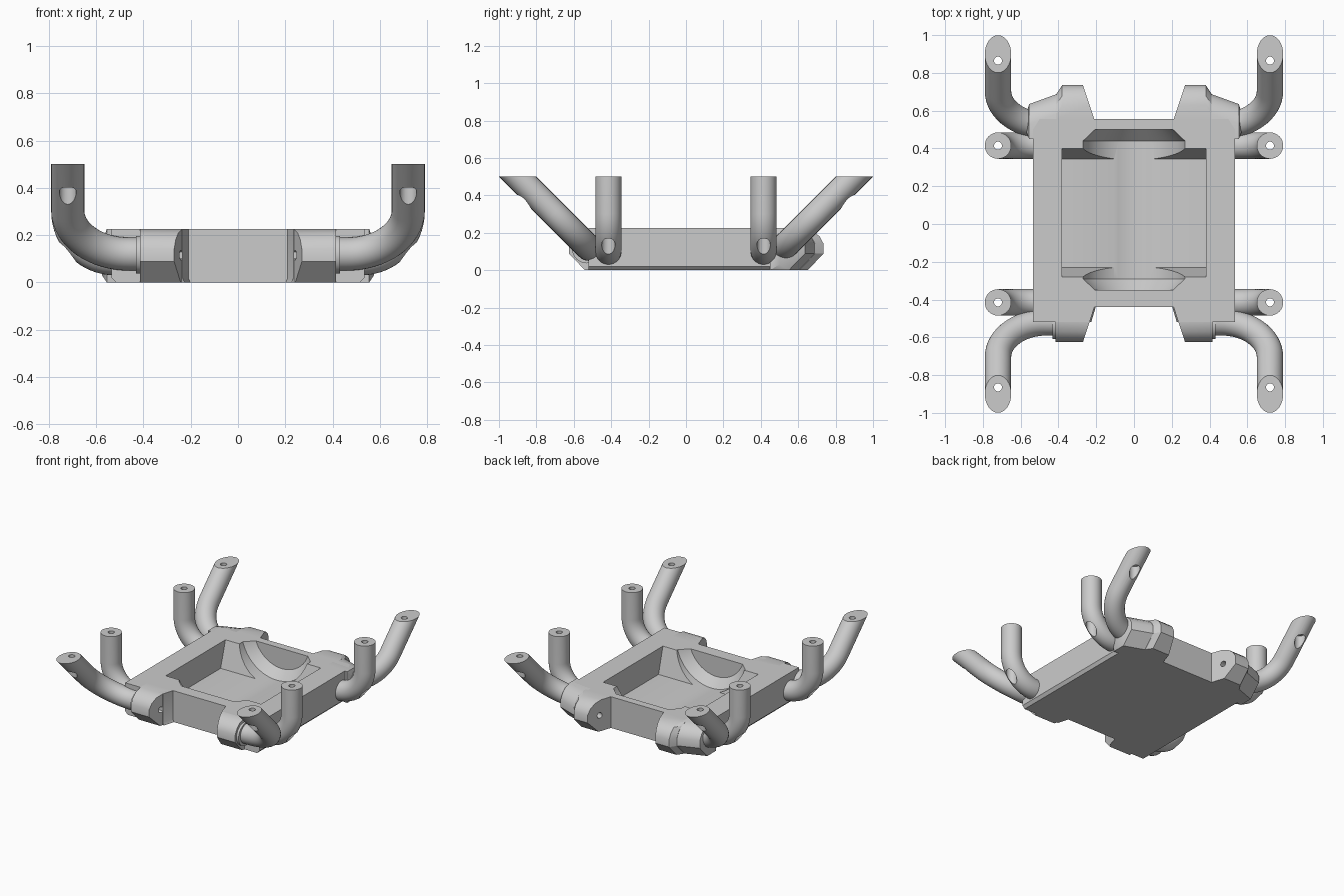
import bpy, bmesh, math
from mathutils import Vector

cube = bpy.data.objects.get("Cube")
if cube:
    bpy.data.objects.remove(cube)

grey = bpy.data.materials.new("plain grey")
grey.use_nodes = True
COLOUR = (0.6, 0.6, 0.6, 1)
grey.diffuse_color = COLOUR
grey.node_tree.nodes["Principled BSDF"].inputs["Base Color"].default_value = COLOUR

TOP = 0.225          # top of the tray
ARM_TOP = 0.5        # top of the arms
ARM_X = 0.72
TUBE = 0.07


def finish(name, bm):
    bmesh.ops.recalc_face_normals(bm, faces=bm.faces)
    mesh = bpy.data.meshes.new(name)
    bm.to_mesh(mesh)
    bm.free()
    mesh.materials.append(grey)
    obj = bpy.data.objects.new(name, mesh)
    bpy.context.collection.objects.link(obj)
    return obj


def loft(name, rings):
    """Closed solid through rings with equal point counts."""
    bm = bmesh.new()
    loops = [[bm.verts.new(p) for p in ring] for ring in rings]
    n = len(loops[0])
    for a, b in zip(loops, loops[1:]):
        for i in range(n):
            j = (i + 1) % n
            bm.faces.new((a[i], a[j], b[j], b[i]))
    bm.faces.new(loops[0])
    bm.faces.new(loops[-1])
    return finish(name, bm)


def hull(name, points):
    bm = bmesh.new()
    for p in points:
        bm.verts.new(p)
    res = bmesh.ops.convex_hull(bm, input=bm.verts)
    junk = [v for v in res["geom_interior"] if isinstance(v, bmesh.types.BMVert)]
    bmesh.ops.delete(bm, geom=junk, context="VERTS")
    bmesh.ops.dissolve_limit(bm, angle_limit=0.01, verts=bm.verts, edges=bm.edges)
    return finish(name, bm)


def circle(centre, u, v, r, n=32):
    steps = [math.tau * i / n for i in range(n)]
    return [Vector(centre) + r * (math.cos(a) * Vector(u) + math.sin(a) * Vector(v)) for a in steps]


def rod(start, end, r):
    start, end = Vector(start), Vector(end)
    axis = (end - start).normalized()
    u = axis.orthogonal().normalized()
    v = axis.cross(u)
    return loft("cutter", [circle(start, u, v, r), circle(end, u, v, r)])


def select(obj):
    bpy.ops.object.select_all(action="DESELECT")
    obj.select_set(True)
    bpy.context.view_layer.objects.active = obj


def cut(obj, cutter):
    mod = obj.modifiers.new("cut", "BOOLEAN")
    mod.operation = "DIFFERENCE"
    mod.solver = "EXACT"
    mod.object = cutter
    select(obj)
    bpy.ops.object.modifier_apply(modifier=mod.name)
    bpy.data.objects.remove(cutter)


def smooth(obj, degrees=28):
    select(obj)
    bpy.ops.object.shade_smooth_by_angle(angle=math.radians(degrees))


def mirror(obj, y=False):
    mod = obj.modifiers.new("mirror", "MIRROR")
    mod.use_axis = (True, y, False)
    mod.use_mirror_merge = False


# Tray with a chamfered lower edge
half = [(0.21, -0.44), (0.235, -0.52), (0.535, -0.52), (0.535, 0.5), (0.5, 0.555)]
outline = half + [(-x, y) for x, y in reversed(half)]
tray = loft("tray", [[(x * s, y, z) for x, y in outline]
                     for z, s in ((0, 0.965), (0.02, 1), (TOP, 1))])

# Pocket with sloping end walls
rings = []
for z, front, back in ((0.04, -0.23, 0.345), (TOP, -0.28, 0.40), (0.3, -0.30, 0.42)):
    rings.append([(-0.38, front, z), (0.38, front, z), (0.38, back, z), (-0.38, back, z)])
cut(tray, loft("cutter", rings))

# Round trough with tapered ends
cut(tray, loft("cutter", [circle((0, y, 0.3), (1, 0, 0), (0, 0, 1), r, 64)
                          for y, r in ((-0.35, 0.22), (-0.29, 0.28), (0.44, 0.28), (0.5, 0.22))]))
smooth(tray)

# Lug cross-section: distance back from the tip, height
LUG = [(0.085, 0), (0, 0.088), (0, 0.142), (0.02, 0.18), (0.055, 0.21), (0.105, TOP)]


def slant(y, root, tip):
    """x of the slanted inner lug face, from 0.21 at the root to 0.27 at the tip."""
    return 0.21 + 0.06 * (y - root) / (tip - root)


def lug_points(x, tip, root, sign, slanted=False):
    section = [(tip - sign * d, z) for d, z in LUG] + [(root, 0), (root, TOP)]
    return [(slant(y, root, tip) if slanted else x, y, z) for y, z in section]


# Front lugs
front_lug = hull("front_lug", lug_points(0, -0.625, -0.44, -1, True)
                 + lug_points(0.415, -0.625, -0.44, -1))
cut(front_lug, rod((0.15, -0.535, 0.115), (0.38, -0.535, 0.115), 0.02))
smooth(front_lug)
mirror(front_lug)

# Back lugs and the angled shoulders carrying the outer arms
back_lug = hull("back_lug", lug_points(0, 0.735, 0.555, 1, True)
                + lug_points(0.38, 0.735, 0.555, 1) + lug_points(0.41, 0.69, 0.555, 1))
cut(back_lug, rod((0.15, 0.665, 0.115), (0.36, 0.61, 0.115), 0.02))
smooth(back_lug)
mirror(back_lug)
shoulder = hull("back_shoulder", lug_points(0.39, 0.695, 0.47, 1)
                + lug_points(0.555, 0.635, 0.45, 1)
                + [(0.575, 0.5, 0.03), (0.575, 0.5, 0.17), (0.575, 0.57, 0.1)])
smooth(shoulder)
mirror(shoulder)


def arm(name, start_x, y, z, radius, rise, bore_y):
    """Tube running out along x, then bending to the unit direction rise."""
    out, rise = Vector((1, 0, 0)), Vector(rise).normalized()
    side = out.cross(rise)
    bend = Vector((ARM_X - radius, y, z))
    path = [(Vector((start_x, y, z)), out)]
    for i in range(17):
        a = math.pi / 2 * i / 16
        path.append((bend + radius * (math.sin(a) * out + (1 - math.cos(a)) * rise),
                     math.cos(a) * out + math.sin(a) * rise))
    rings = [circle(p, side, t.cross(side), TUBE) for p, t in path]
    # Level top: slide the last ring along the tube up to the cut height
    rings.append([p + rise * ((ARM_TOP - p.z) / rise.z) for p in rings[-1]])
    obj = loft(name, rings)
    # Screw hole with a wider bore from below
    cut(obj, rod((ARM_X, bore_y, -0.1), (ARM_X, bore_y, 0.43), 0.036))
    cut(obj, rod((ARM_X, bore_y, 0.4), (ARM_X, bore_y, 0.6), 0.021))
    smooth(obj, 40)
    mirror(obj, y=True)


# Upright inner arms and outer arms leaning out at 45 degrees
arm("inner_arm", 0.42, 0.415, 0.1, 0.2, (0, 0, 1), 0.415)
arm("outer_arm", 0.40, 0.52, 0.12, 0.26, (0, 1, 1), 0.865)

# Collars where the front outer arms enter the lugs
collar = rod((0.40, -0.53, 0.117), (0.432, -0.53, 0.117), 0.08)
collar.name = "arm_collar"
smooth(collar)
mirror(collar)
